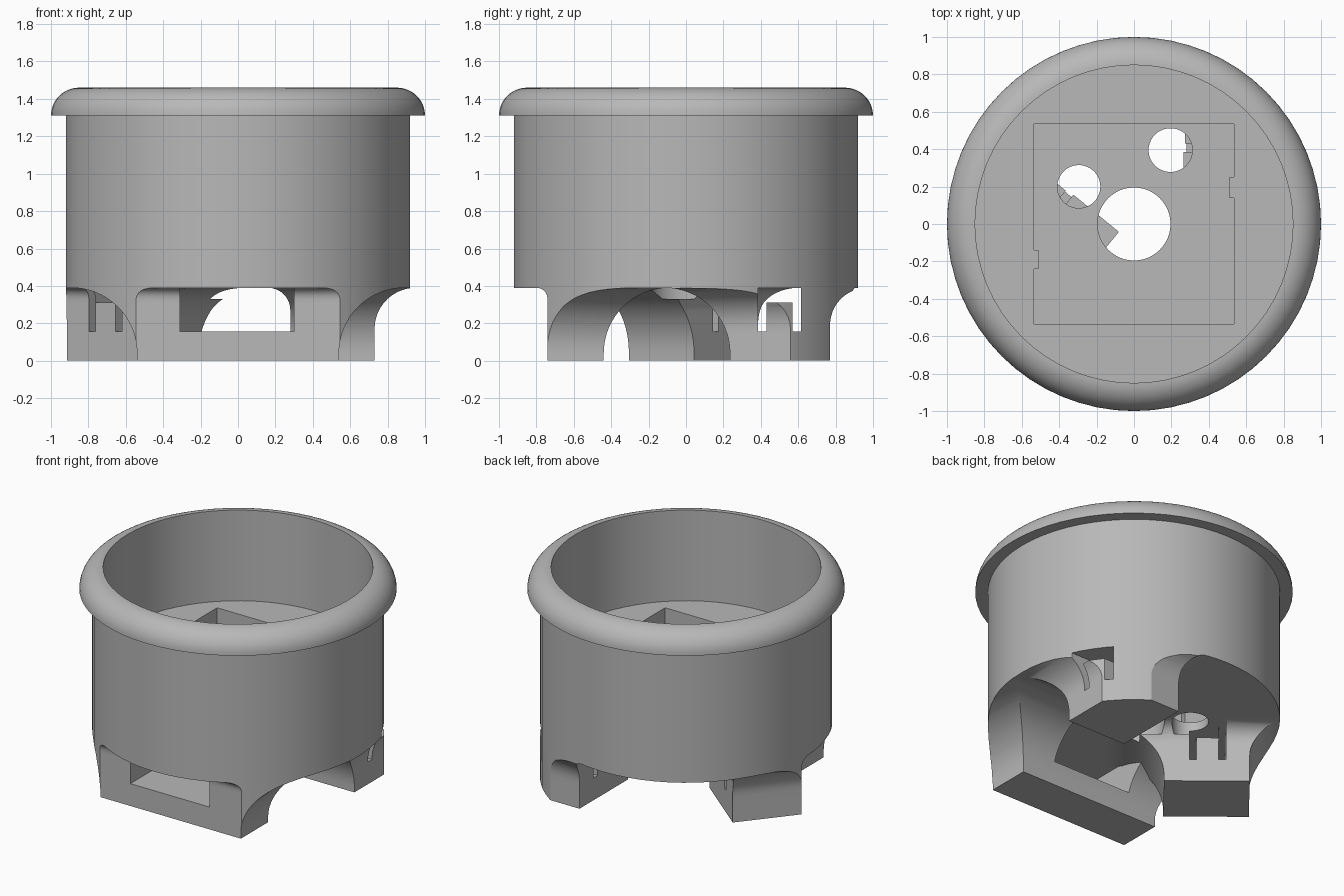
import bpy, bmesh, math
from mathutils import Matrix

cube = bpy.data.objects.get("Cube")
if cube:
    bpy.data.objects.remove(cube, do_unlink=True)

grey = bpy.data.materials.new("plain grey")
grey.use_nodes = True
grey.diffuse_color = (0.48, 0.48, 0.48, 1)
grey.node_tree.nodes["Principled BSDF"].inputs["Base Color"].default_value = (0.48, 0.48, 0.48, 1)

BASE, FLOOR, POCKET, LIP, TOP = 0.39, 0.83, 0.45, 1.31, 1.46
WALL, BORE, SEGS = 0.92, 0.85, 64


def make(name, bm):
    bmesh.ops.recalc_face_normals(bm, faces=bm.faces)
    mesh = bpy.data.meshes.new(name)
    bm.to_mesh(mesh)
    bm.free()
    mesh.materials.append(grey)
    obj = bpy.data.objects.new(name, mesh)
    bpy.context.collection.objects.link(obj)
    return obj


def box(x0, x1, y0, y1, z0, z1, angle=0):
    bm = bmesh.new()
    bmesh.ops.create_cube(bm, size=1)
    move = Matrix.Translation(((x0 + x1) / 2, (y0 + y1) / 2, (z0 + z1) / 2))
    scale = Matrix.Diagonal((x1 - x0, y1 - y0, z1 - z0, 1))
    bm.transform(Matrix.Rotation(angle, 4, 'Z') @ move @ scale)
    return make("cutter", bm)


def cylinder(x, y, r, z0, z1, segs=SEGS):
    bm = bmesh.new()
    bmesh.ops.create_cone(bm, cap_ends=True, segments=segs, radius1=r, radius2=r, depth=z1 - z0,
                          matrix=Matrix.Translation((x, y, (z0 + z1) / 2)))
    return make("cutter", bm)


def combine(obj, cutter, operation='DIFFERENCE'):
    bpy.context.view_layer.objects.active = obj
    mod = obj.modifiers.new("cut", 'BOOLEAN')
    mod.operation, mod.object, mod.solver = operation, cutter, 'EXACT'
    bpy.ops.object.modifier_apply(modifier=mod.name)
    bpy.data.objects.remove(cutter, do_unlink=True)


def smooth(obj):
    bpy.ops.object.select_all(action='DESELECT')
    obj.select_set(True)
    bpy.context.view_layer.objects.active = obj
    bpy.ops.object.shade_smooth_by_angle(angle=math.radians(30))


def revolve(name, profile):
    bm = bmesh.new()
    rings = []
    for r, z in profile:
        count = SEGS if r else 1
        rings.append([bm.verts.new((r * math.cos(2 * math.pi * i / SEGS),
                                    r * math.sin(2 * math.pi * i / SEGS), z)) for i in range(count)])
    for a, b in zip(rings, rings[1:]):
        for i in range(SEGS):
            quad = [a[i % len(a)], a[(i + 1) % len(a)] if len(a) > 1 else None,
                    b[(i + 1) % len(b)] if len(b) > 1 else None, b[i % len(b)]]
            bm.faces.new([v for v in quad if v])
    return make(name, bm)


def foot(name, u0, u1, v0, v1, radii, angle=0):
    """Rectangular post whose sides flare into the cup with concave fillets."""
    bm = bmesh.new()
    start = BASE - max(radii)
    heights = [0] + [start + max(radii) * math.sin(math.pi / 2 * i / 16) for i in range(17)]
    previous = None
    for z in heights:
        a, b, c, d = [r - math.sqrt(max(0, r * r - max(0, z - BASE + r) ** 2)) for r in radii]
        ring = [bm.verts.new((x, y, z)) for x, y in
                ((u0 - a, v0 - c), (u1 + b, v0 - c), (u1 + b, v1 + d), (u0 - a, v1 + d))]
        if previous:
            for i in range(4):
                j = (i + 1) % 4
                bm.faces.new((previous[i], previous[j], ring[j], ring[i]))
        else:
            bm.faces.new(ring[::-1])
        previous = ring
    bm.faces.new(previous)
    bm.transform(Matrix.Rotation(angle, 4, 'Z'))
    obj = make(name, bm)
    combine(obj, cylinder(0, 0, WALL, -1, 1), 'INTERSECT')
    return obj


# Cup with rolled rim
R = TOP - LIP
arc = [(BORE + R * math.cos(math.pi / 2 * i / 12), LIP + R * math.sin(math.pi / 2 * i / 12)) for i in range(13)]
cup = revolve("cup", [(0, BASE), (WALL, BASE), (WALL, LIP)] + arc + [(BORE, FLOOR), (0, FLOOR)])

# Square pocket with one small key on each side
pocket = box(-0.535, 0.535, -0.535, 0.535, POCKET, 1)
combine(pocket, box(0.51, 0.6, 0.14, 0.25, 0, 2))
combine(pocket, box(-0.6, -0.51, -0.24, -0.14, 0, 2))
combine(cup, pocket)

# Feet: side order of the fillet radii is -u, +u, -v, +v
turn = math.radians(50.7)
front_foot = foot("front_foot", -0.54, 0.54, -0.74, -0.44, (0.35, 0.35, 0.35, 0.35)[:2] + (0.06, 0.35))
right_foot = foot("right_foot", -0.55, -0.10, 0.19, 0.73, (0.06, 0.12, 0.35, 0.2), turn)
left_foot = foot("left_foot", 0.28, 0.73, 0.235, 0.77, (0.12, 0.22, 0.35, 0.2))

# Window through the front foot
combine(front_foot, box(-0.31, 0.30, -1.2, 0, 0.155, 0.5))

# Slotted openings with a short centre tab in the other two feet
for obj, start, angle in ((right_foot, 0.35, turn), (left_foot, 0.385, 0)):
    for v0, v1, z in ((0, 0.045, 0.155), (0.045, 0.185, 0.31), (0.185, 0.23, 0.155)):
        combine(obj, box(-1.2, 1.2, start + v0, start + v1, z, 0.5, angle))

# Round holes through the floor
for x, y, r in ((0, 0, 0.195), (-0.295, 0.2, 0.115), (0.195, 0.395, 0.117)):
    for obj in (cup, right_foot, left_foot):
        combine(obj, cylinder(x, y, r, 0.33, 1, 48))

for obj in (cup, front_foot, right_foot, left_foot):
    smooth(obj)
